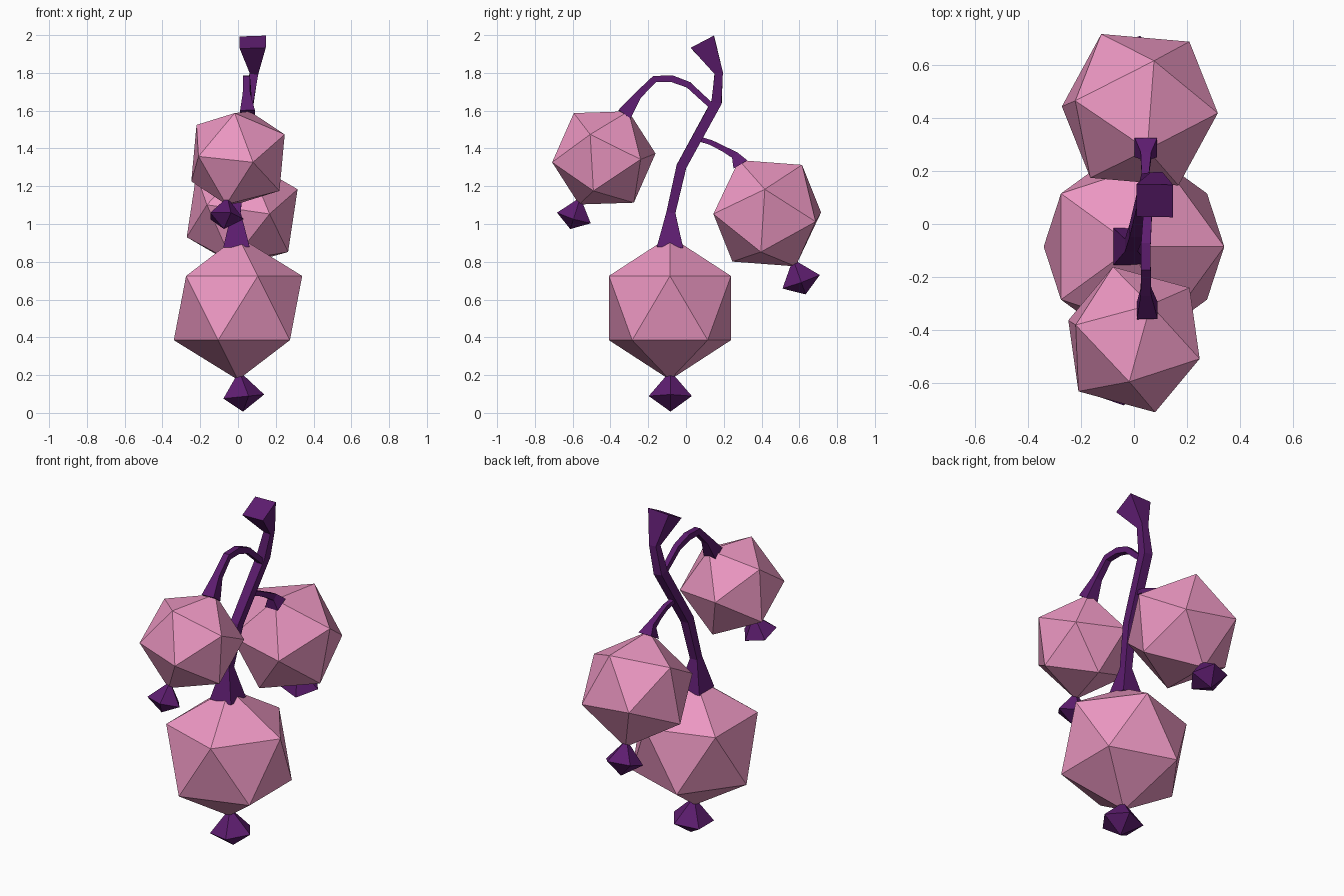
import bpy, bmesh
from math import sin, cos, pi
from mathutils import Vector, Matrix

if "Cube" in bpy.data.objects:
    bpy.data.objects.remove(bpy.data.objects["Cube"])


def material(name, color):
    m = bpy.data.materials.new(name)
    m.diffuse_color = color
    m.use_nodes = True
    m.node_tree.nodes["Principled BSDF"].inputs["Base Color"].default_value = m.diffuse_color
    return m


PINK = material("berry_pink", (0.84, 0.31, 0.54, 1))
PURPLE = material("stem_purple", (0.11, 0.012, 0.16, 1))


def finish(bm, name, mat):
    bmesh.ops.recalc_face_normals(bm, faces=bm.faces[:])
    mesh = bpy.data.meshes.new(name)
    bm.to_mesh(mesh)
    bm.free()
    mesh.materials.append(mat)
    obj = bpy.data.objects.new(name, mesh)
    bpy.context.collection.objects.link(obj)
    return obj


def frame(axis, toward):
    """Rotation with z along axis and x leaning toward a second vector."""
    z = Vector(axis).normalized()
    x = Vector(toward)
    x = (x - z * x.dot(z)).normalized()
    return Matrix((x, z.cross(x), z)).transposed()


def berry(name, centre, radius, top, neighbour):
    bm = bmesh.new()
    bmesh.ops.create_icosphere(bm, subdivisions=1, radius=radius)
    bm.transform(Matrix.Translation(centre) @ frame(top, neighbour).to_4x4())
    finish(bm, name, PINK)


def skin_rings(bm, rings):
    """Bridge rings of equal vertex count and cap both ends."""
    rings = [[bm.verts.new(p) for p in r] for r in rings]
    n = len(rings[0])
    for a, b in zip(rings, rings[1:]):
        for i in range(n):
            j = (i + 1) % n
            bm.faces.new((a[i], a[j], b[j], b[i]))
    bm.faces.new(rings[0])
    bm.faces.new(rings[-1])


def calyx(name, base, direction, scale):
    """Five-sided spindle under a berry."""
    profile = [(0.012, -0.03), (0.12, 0.093), (0.001, 0.172)]
    rot = frame(direction, (1, 0, 0))
    rings = [[Vector(base) + rot @ (Vector((r * cos(2 * pi * i / 5),
                                            r * sin(2 * pi * i / 5), z)) * scale)
              for i in range(5)] for r, z in profile]
    bm = bmesh.new()
    skin_rings(bm, rings)
    bmesh.ops.remove_doubles(bm, verts=bm.verts[:], dist=0.004)
    finish(bm, name, PURPLE)


def stem(name, path):
    """Square tube along (x, y, z, width) points."""
    pts = [Vector(p[:3]) for p in path]
    rings = []
    for i, p in enumerate(pts):
        before = (p - pts[i - 1]).normalized() if i else Vector()
        after = (pts[i + 1] - p).normalized() if i < len(pts) - 1 else Vector()
        rot = frame(before + after, (1, 0, 0))
        h = path[i][3] / 2
        rings.append([p + rot @ Vector((a * h, b * h, 0))
                      for a, b in ((1, 1), (-1, 1), (-1, -1), (1, -1))])
    bm = bmesh.new()
    skin_rings(bm, rings)
    finish(bm, name, PURPLE)


# Berries
berry("large_berry", (0, -0.085, 0.555), 0.38, (0, 0, 1), (1, 0, 0))
berry("front_berry", (0, -0.435, 1.35), 0.286, (0.062, 0.13, 0.245), (-0.015, -0.152, 0.245))
berry("back_berry", (0.022, 0.43, 1.057), 0.32, (0.028, -0.15, 0.281), (0.053, 0.185, 0.253))

# Calyxes
calyx("large_calyx", (0.01, -0.083, 0.178), (0.1, 0, -1), 1.0)
calyx("front_calyx", (-0.06, -0.57, 1.107), (-0.1, -0.3, -0.95), 0.82)
calyx("back_calyx", (-0.006, 0.58, 0.776), (-0.05, 0.34, -0.94), 0.92)

# Main stem, flared at both ends
stem("main_stem", [(-0.008, -0.085, 0.875, 0.14), (-0.01, -0.08, 1.06, 0.048),
                   (0.01, -0.024, 1.305, 0.053), (0.055, 0.162, 1.645, 0.055),
                   (0.085, 0.173, 1.80, 0.045), (0.078, 0.0875, 1.963, 0.138)])

# Side branches
stem("front_branch", [(0.06, 0.14, 1.62, 0.03), (0.05, 0.013, 1.737, 0.033),
                      (0.045, -0.074, 1.769, 0.036), (0.045, -0.167, 1.767, 0.036),
                      (0.045, -0.255, 1.68, 0.04), (0.05, -0.326, 1.58, 0.078)])
stem("back_branch", [(0.028, 0.065, 1.452, 0.025), (0.04, 0.135, 1.43, 0.027),
                     (0.043, 0.2, 1.397, 0.03), (0.045, 0.258, 1.365, 0.04),
                     (0.045, 0.288, 1.315, 0.085)])
